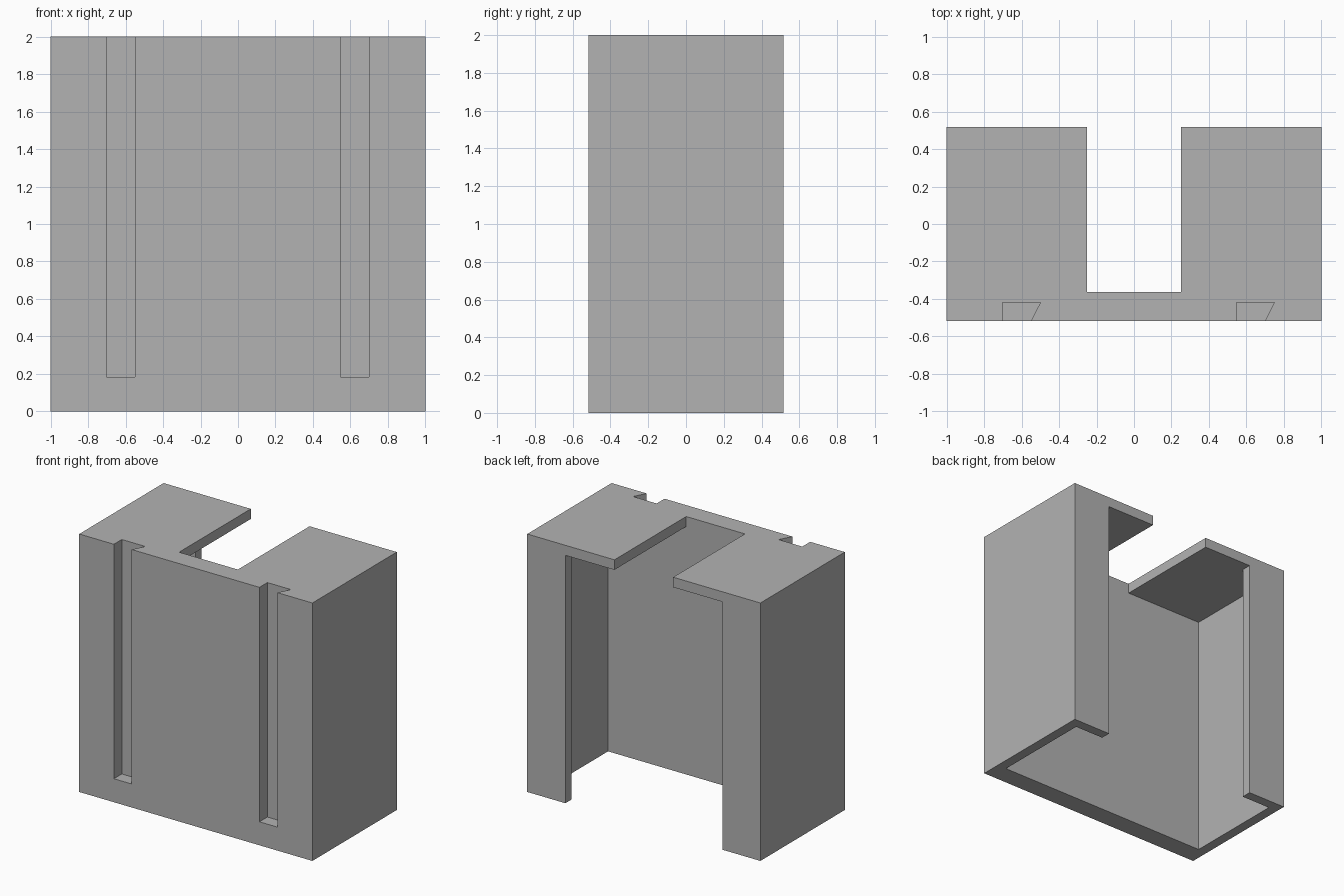
import bpy
import bmesh

if "Cube" in bpy.data.objects:
    bpy.data.objects.remove(bpy.data.objects["Cube"], do_unlink=True)

# Main dimensions
HALF_W, HALF_D, HEIGHT = 1.0, 0.517, 2.0
THIN = 0.078                      # side walls, rear lips and top plate
INNER_FRONT = -HALF_D + 0.155     # inner face of the thick front wall
UNDERSIDE = HEIGHT - THIN
OVER = 0.1                        # how far cutters reach past the body

grey = bpy.data.materials.new("plain grey")
grey.use_nodes = True
colour = (0.45, 0.45, 0.45, 1)
grey.diffuse_color = colour
grey.node_tree.nodes["Principled BSDF"].inputs["Base Color"].default_value = colour


def prism(name, outline, bottom, top):
    """Extrude a plan outline (x, y) between two heights."""
    bm = bmesh.new()
    face = bm.faces.new([bm.verts.new((x, y, bottom)) for x, y in outline])
    moved = bmesh.ops.extrude_face_region(bm, geom=[face])["geom"]
    verts = [v for v in moved if isinstance(v, bmesh.types.BMVert)]
    bmesh.ops.translate(bm, verts=verts, vec=(0, 0, top - bottom))
    bmesh.ops.recalc_face_normals(bm, faces=bm.faces)
    mesh = bpy.data.meshes.new(name)
    bm.to_mesh(mesh)
    bm.free()
    mesh.materials.append(grey)
    obj = bpy.data.objects.new(name, mesh)
    bpy.context.collection.objects.link(obj)
    return obj


def rectangle(half_width, front, back):
    return [(-half_width, front), (half_width, front),
            (half_width, back), (-half_width, back)]


def cut(target, cutter):
    """Subtract the cutter for good, then remove it."""
    cutter.hide_render = True
    mod = target.modifiers.new(cutter.name, "BOOLEAN")
    mod.operation = "DIFFERENCE"
    mod.solver = "EXACT"
    mod.object = cutter
    bpy.context.view_layer.objects.active = target
    bpy.ops.object.modifier_apply(modifier=mod.name)
    bpy.data.objects.remove(cutter, do_unlink=True)


# Outer block
housing = prism("housing", rectangle(HALF_W, -HALF_D, HALF_D), 0, HEIGHT)

# Hollow open below, with a rear doorway between the two lips
inside, door = HALF_W - THIN, 0.673
lip = HALF_D - THIN
right_half = [(inside, INNER_FRONT), (inside, lip), (door, lip), (door, HALF_D + OVER)]
left_half = [(-x, y) for x, y in reversed(right_half)]
cut(housing, prism("cavity_cutter", right_half + left_half, -OVER, UNDERSIDE))

# Notch through the top plate
cut(housing, prism("notch_cutter", rectangle(0.252, INNER_FRONT, HALF_D + OVER),
                   UNDERSIDE - OVER, HEIGHT + OVER))

# Two undercut mounting grooves in the front wall, one side sloping
groove_back = -HALF_D + 0.097
slope = 0.05 / 0.097
for side, left_edge in (("right", -0.703), ("left", 0.546)):
    mouth = left_edge + 0.153
    outline = [(left_edge, -HALF_D - OVER), (mouth - slope * OVER, -HALF_D - OVER),
               (mouth + 0.05, groove_back), (left_edge, groove_back)]
    cut(housing, prism(side + "_groove_cutter", outline, 0.182, HEIGHT + OVER))
